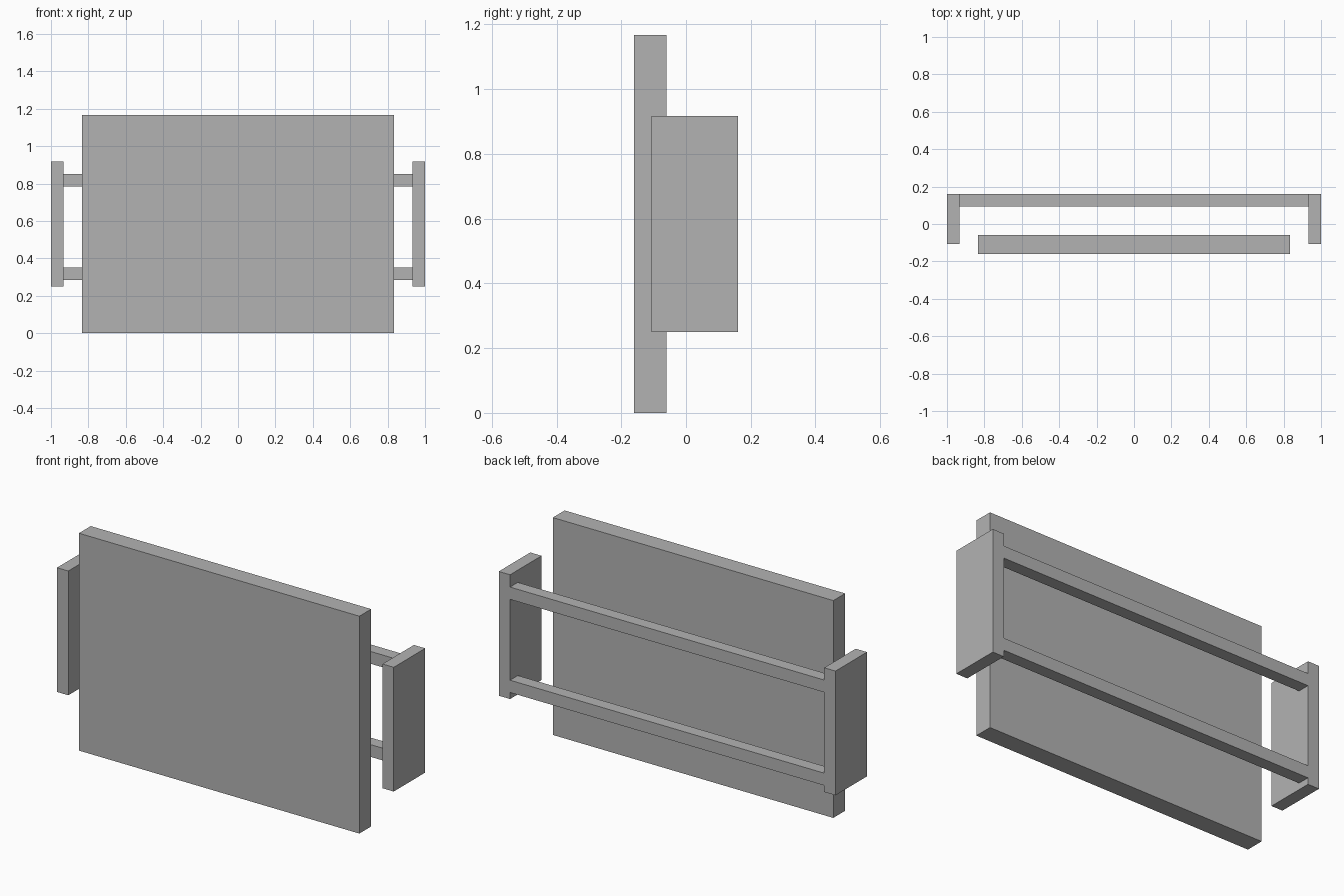
import bpy

if "Cube" in bpy.data.objects:
    bpy.data.objects.remove(bpy.data.objects["Cube"])

grey = bpy.data.materials.new("plain grey")
grey.diffuse_color = (0.45, 0.45, 0.45, 1)
grey.use_nodes = True
grey.node_tree.nodes["Principled BSDF"].inputs["Base Color"].default_value = grey.diffuse_color


def box(name, x, y, z):
    """Add a box from its (min, max) range on each axis."""
    ranges = (x, y, z)
    bpy.ops.mesh.primitive_cube_add(size=1, location=[(a + b) / 2 for a, b in ranges])
    obj = bpy.context.object
    obj.name = obj.data.name = name
    obj.scale = [b - a for a, b in ranges]
    bpy.ops.object.transform_apply(location=False, rotation=False, scale=True)
    obj.data.materials.append(grey)
    return obj


# Large front panel
box("front_panel", (-0.833, 0.833), (-0.16, -0.06), (0, 1.167))

# Upright side boards
box("side_board_left", (-1, -0.933), (-0.107, 0.16), (0.25, 0.917))
box("side_board_right", (0.933, 1), (-0.107, 0.16), (0.25, 0.917))

# Rails joining the side boards at the back
for name, z in (("lower_rail", 0.285), ("upper_rail", 0.785)):
    box(name, (-0.933, 0.933), (0.094, 0.16), (z, z + 0.066))
